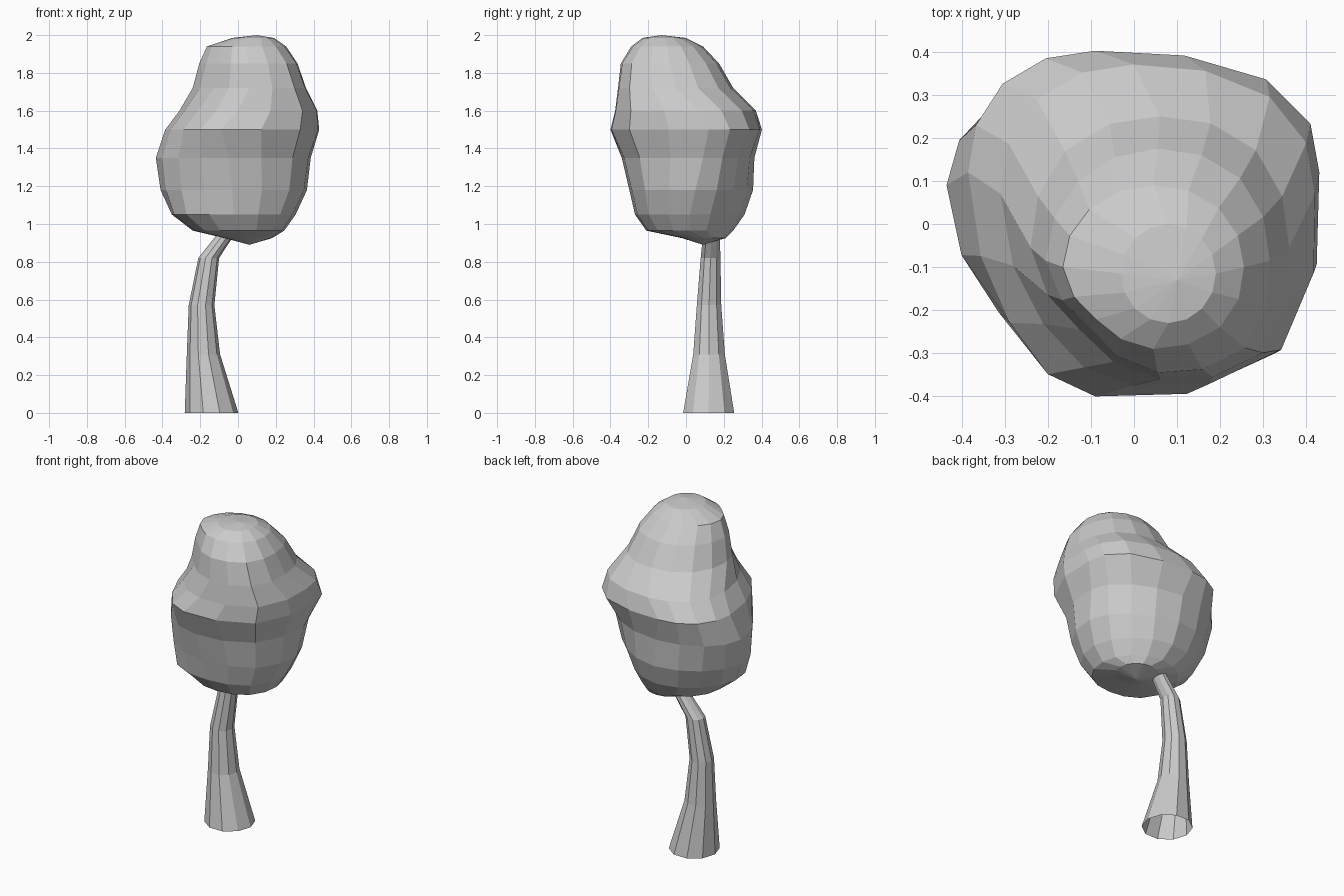
import bpy, bmesh
from math import cos, sin, pi

if "Cube" in bpy.data.objects:
    bpy.data.objects.remove(bpy.data.objects["Cube"])


def loft(name, rings, bottom=None, top=None):
    """Flat-shaded skin over rings of points, optionally closed by end points."""
    bm = bmesh.new()
    rows = [[bm.verts.new(p) for p in ring] for ring in rings]
    n = len(rows[0])
    for a, b in zip(rows, rows[1:]):
        for i in range(n):
            j = (i + 1) % n
            bm.faces.new((a[i], a[j], b[j], b[i]))
    for tip, row in ((bottom, rows[0]), (top, rows[-1])):
        if tip:
            v = bm.verts.new(tip)
            for i in range(n):
                bm.faces.new((row[i], row[(i + 1) % n], v))
    bmesh.ops.recalc_face_normals(bm, faces=bm.faces)
    mesh = bpy.data.meshes.new(name)
    bm.to_mesh(mesh)
    bm.free()
    obj = bpy.data.objects.new(name, mesh)
    bpy.context.collection.objects.link(obj)
    return obj


def oval(z, x0, x1, y0, y1, corners=(1, 1, 1, 1), centre=None, n=16):
    """Ring within x/y extents about an optional off-middle centre;
    each quadrant (NE, NW, SW, SE) bulges or sinks by its factor."""
    cx, cy = centre or ((x0 + x1) / 2, (y0 + y1) / 2)
    pts = []
    for i in range(n):
        t = 2 * pi * i / n
        f = 1 + (corners[int(4 * i / n)] - 1) * sin(2 * t) ** 2
        rx = x1 - cx if cos(t) > 0 else cx - x0
        ry = y1 - cy if sin(t) > 0 else cy - y0
        pts.append((cx + f * cos(t) * rx, cy + f * sin(t) * ry, z))
    return pts


# Trunk: tapered, bent ten-sided tube (x, y, z, radius), open at the base
trunk = [(-.14, .12, 0, .142), (-.183, .122, .31, .088), (-.193, .122, .57, .068),
         (-.155, .13, .82, .055), (-.06, .135, .95, .046), (-.01, .135, 1.0, .04)]
loft("trunk", [[(x + r * cos(2 * pi * i / 10), y + r * sin(2 * pi * i / 10), z)
                for i in range(10)] for x, y, z, r in trunk])

# Foliage: lumpy crown from stacked ovals (z, x range, y range, corners, centre)
levels = [
    (.925, -.07, .18, -.02, .21),
    (.965, -.24, .245, -.21, .25, (1, 1, 1.05, 1.05)),
    (1.05, -.35, .305, -.27, .31, (.96, .96, 1.08, 1.06)),
    (1.18, -.41, .365, -.30, .355, (.93, .97, 1, 1.08), (-.03, .05)),
    (1.35, -.435, .385, -.34, .362, (.97, 1.0, .97, 1.10), (-.05, .09)),
    (1.50, -.385, .43, -.40, .402, (1.08, 1.03, .95, 1.14), (-.09, .12)),
    (1.60, -.31, .42, -.375, .37, (1.06, 1.03, .96, 1.15), (0, .07)),
    (1.72, -.24, .36, -.36, .25, (1.05, 1.04, .88, 1.13)),
    (1.85, -.205, .315, -.345, .175, (1.04, 1, .85, 1.10)),
    (1.94, -.165, .255, -.29, .09, (1.02, 1, .9, 1.04)),
    (1.985, -.03, .19, -.23, .0),
]
loft("foliage", [oval(*lv) for lv in levels], (.06, .09, .89), (.1, -.13, 2.0))
